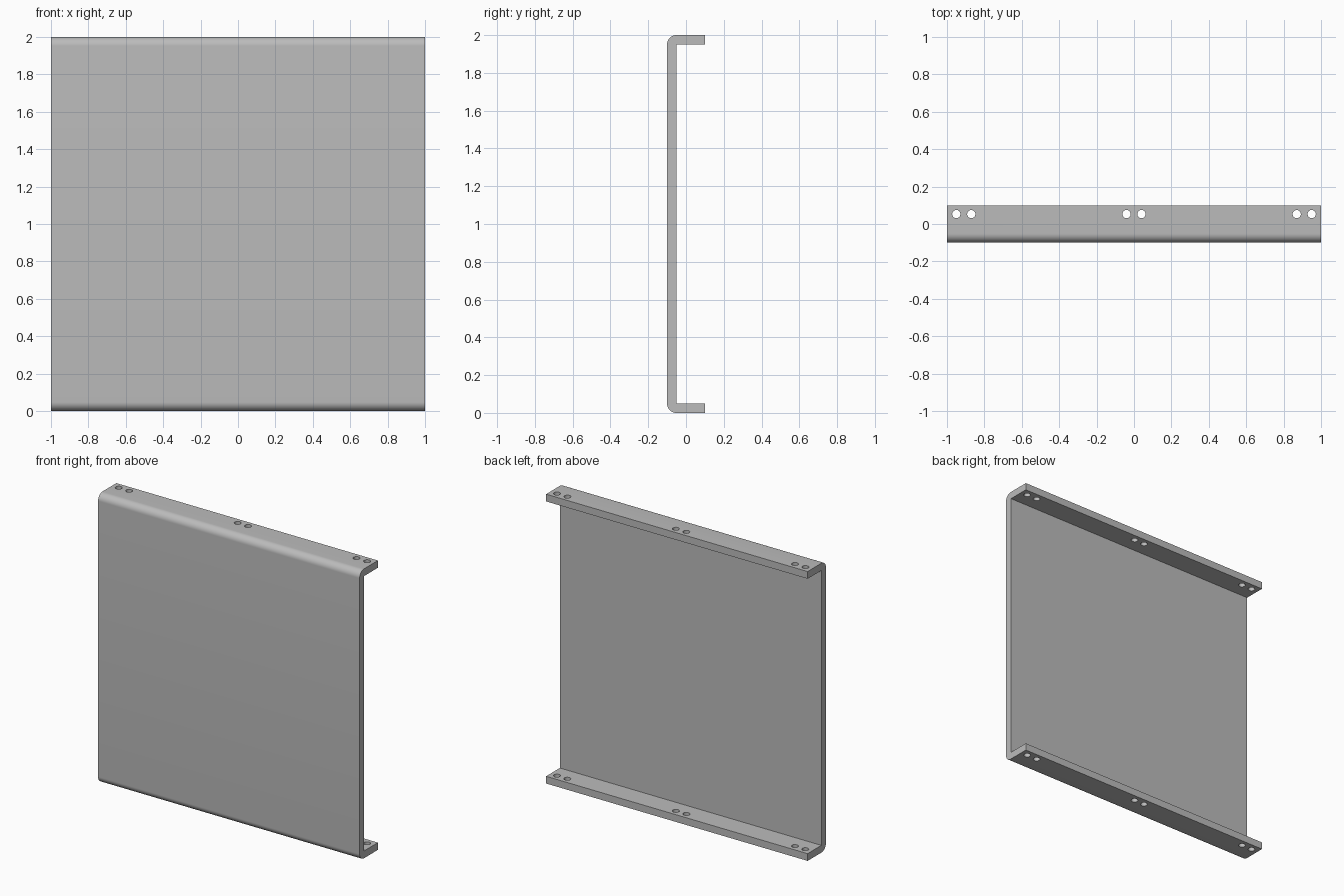
import bpy, bmesh, math
from mathutils import Matrix

cube = bpy.data.objects.get("Cube")
if cube:
    bpy.data.objects.remove(cube, do_unlink=True)

HALF = 1.0        # half width along x
HEIGHT = 2.0
FRONT, BACK = -0.1, 0.1
THICK = 0.05      # sheet thickness
BEND = 0.048      # outer bend radius
HOLE_Y, HOLE_R = 0.053, 0.022

steel = bpy.data.materials.new("grey steel")
steel.use_nodes = True
grey = (0.5, 0.5, 0.5, 1)
steel.diffuse_color = grey
steel.node_tree.nodes["Principled BSDF"].inputs["Base Color"].default_value = grey


def make_object(name, bm):
    bmesh.ops.recalc_face_normals(bm, faces=bm.faces)
    mesh = bpy.data.meshes.new(name)
    bm.to_mesh(mesh)
    bm.free()
    mesh.materials.append(steel)
    obj = bpy.data.objects.new(name, mesh)
    bpy.context.collection.objects.link(obj)
    return obj


def bend(z_center, start):
    """Quarter arc of the outer bend, in (y, z)."""
    return [(FRONT + BEND + BEND * math.cos(a), z_center + BEND * math.sin(a))
            for a in (math.radians(start + 90 * i / 12) for i in range(13))]


# Channel section: rounded outside, square inside, extruded across the width
profile = [(BACK, HEIGHT)] + bend(HEIGHT - BEND, 90) + bend(BEND, 180) + [
    (BACK, 0), (BACK, THICK), (FRONT + THICK, THICK),
    (FRONT + THICK, HEIGHT - THICK), (BACK, HEIGHT - THICK)]
bm = bmesh.new()
section = bm.faces.new([bm.verts.new((-HALF, y, z)) for y, z in profile])
sweep = bmesh.ops.extrude_face_region(bm, geom=[section])["geom"]
bmesh.ops.translate(bm, vec=(2 * HALF, 0, 0),
                    verts=[v for v in sweep if isinstance(v, bmesh.types.BMVert)])
panel = make_object("flanged_panel", bm)

# Pairs of bolt holes through both flanges
bm = bmesh.new()
for x in (-0.95, -0.87, -0.04, 0.04, 0.87, 0.95):
    bmesh.ops.create_cone(bm, cap_ends=True, segments=32, radius1=HOLE_R, radius2=HOLE_R,
                          depth=HEIGHT + 0.2,
                          matrix=Matrix.Translation((x, HOLE_Y, HEIGHT / 2)))
cutter = make_object("hole_cutter", bm)
cutter.hide_render = True

cut = panel.modifiers.new("bolt holes", "BOOLEAN")
cut.operation = "DIFFERENCE"
cut.solver = "EXACT"
cut.object = cutter
bpy.ops.object.select_all(action="DESELECT")
bpy.context.view_layer.objects.active = panel
panel.select_set(True)
bpy.ops.object.modifier_apply(modifier=cut.name)
bpy.data.objects.remove(cutter, do_unlink=True)
bpy.ops.object.shade_smooth_by_angle(angle=math.radians(30))
